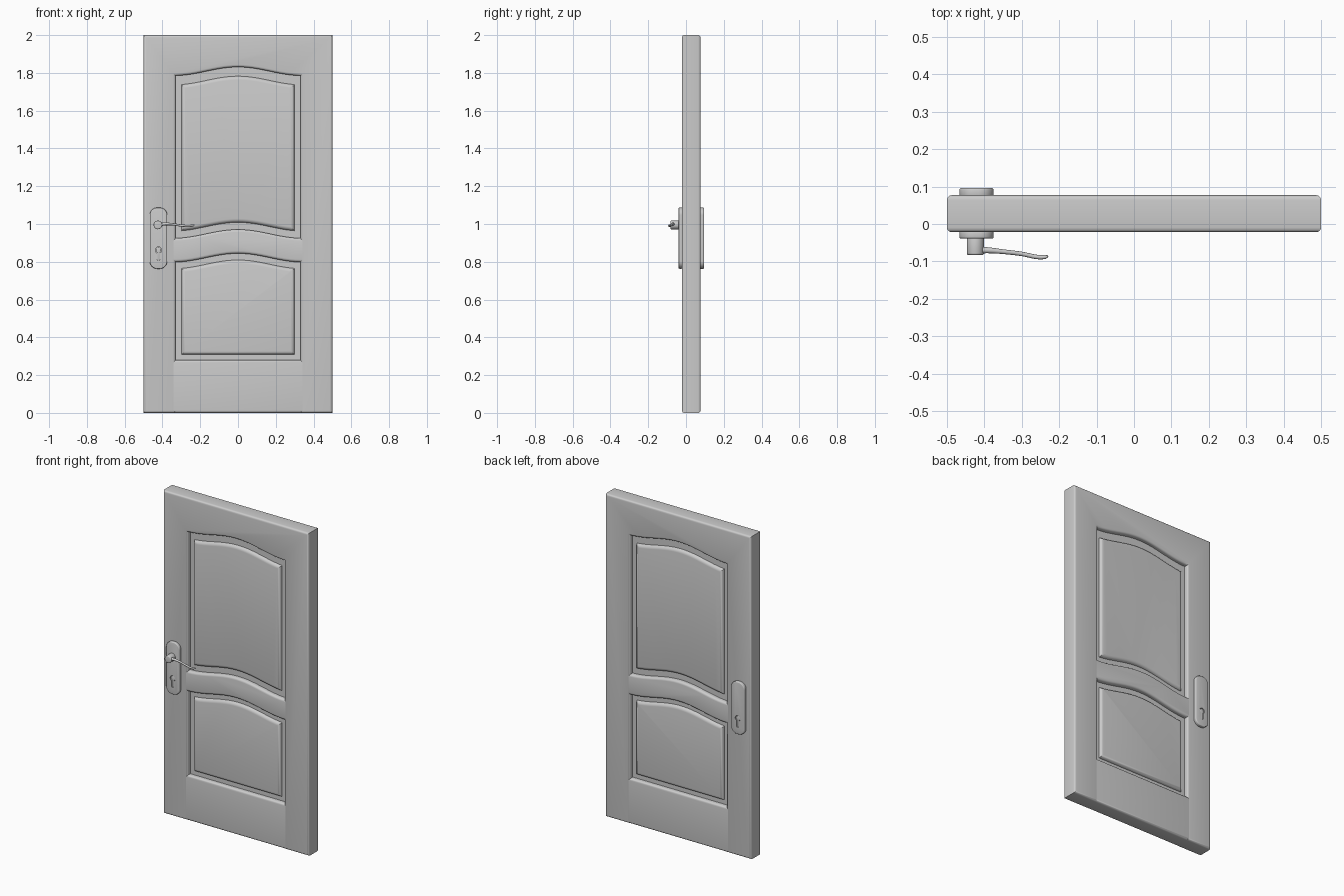
import bpy, bmesh
from math import cos, sin, pi, radians

if "Cube" in bpy.data.objects:
    bpy.data.objects.remove(bpy.data.objects["Cube"])

Y0, Y1 = -0.022, 0.077          # door front and back
YM = (Y0 + Y1) / 2
HALF = (Y1 - Y0) / 2


def finish(ob):
    bpy.ops.object.select_all(action='DESELECT')
    ob.select_set(True)
    bpy.context.view_layer.objects.active = ob
    bpy.ops.object.convert(target='MESH')
    bpy.ops.object.shade_smooth_by_angle(angle=radians(35))


def prism(name, pts, y0, y1, bevel=0.0, segs=4, cutter=None):
    """Extrude an xz outline along y and round its front and back rims."""
    bm = bmesh.new()
    face = bm.faces.new([bm.verts.new((x, y0, z)) for x, z in pts])
    res = bmesh.ops.extrude_face_region(bm, geom=[face], use_keep_orig=True)
    moved = [v for v in res['geom'] if isinstance(v, bmesh.types.BMVert)]
    bmesh.ops.translate(bm, verts=moved, vec=(0, y1 - y0, 0))
    bmesh.ops.recalc_face_normals(bm, faces=bm.faces)
    if bevel:
        rims = [e for e in bm.edges if abs(e.verts[0].co.y - e.verts[1].co.y) < 1e-6]
        bmesh.ops.bevel(bm, geom=rims, offset=bevel, offset_type='OFFSET',
                        segments=segs, profile=0.5, affect='EDGES', clamp_overlap=False)
    me = bpy.data.meshes.new(name)
    bm.to_mesh(me)
    bm.free()
    ob = bpy.data.objects.new(name, me)
    bpy.context.collection.objects.link(ob)
    if cutter:
        mod = ob.modifiers.new("hole", 'BOOLEAN')
        mod.operation = 'DIFFERENCE'
        mod.solver = 'EXACT'
        mod.object = cutter
    finish(ob)
    return ob


def arch(w, z, rise=0.046, n=24):
    """Gentle wave from -w to w, highest in the middle."""
    xs = [-w + 2 * w * i / n for i in range(n + 1)]
    return [(x, z + rise * (0.5 + 0.5 * cos(pi * x / 0.34))) for x in xs]


def arc(cx, cz, r, a0, a1, n=12):
    return [(cx + r * cos(radians(a0 + (a1 - a0) * i / n)),
             cz + r * sin(radians(a0 + (a1 - a0) * i / n))) for i in range(n + 1)]


def rounded_rect(x0, x1, z0, z1, r):
    return (arc(x1 - r, z1 - r, r, 0, 90) + arc(x0 + r, z1 - r, r, 90, 180)
            + arc(x0 + r, z0 + r, r, 180, 270) + arc(x1 - r, z0 + r, r, 270, 360))


def keyhole(cx, s=1.0):
    return (arc(cx, 0.862, 0.017 * s, -58, 238, 20)
            + arc(cx, 0.815, 0.009 * s, 180, 360, 8))


# Stiles and arched top rail in one piece
prism("door_frame", [(-0.33, 0), (-0.5, 0), (-0.5, 2), (0.5, 2), (0.5, 0), (0.33, 0)]
      + arch(0.33, 1.785)[::-1], Y0, Y1, 0.013)

# Middle and bottom rails, a hair behind the stile faces
prism("middle_rail", arch(0.365, 0.925) + arch(0.365, 0.798)[::-1],
      Y0 + 0.0003, Y1 - 0.0003, 0.014)
prism("bottom_rail", [(-0.365, 0), (0.365, 0), (0.365, 0.28), (-0.365, 0.28)],
      Y0 + 0.0003, Y1 - 0.0003, 0.014)

# Recessed core and raised panels
prism("panel_core", [(-0.36, 0.2), (0.36, 0.2), (0.36, 1.85), (-0.36, 1.85)],
      YM - HALF + 0.027, YM + HALF - 0.027)
prism("upper_panel", arch(0.3, 1.737) + arch(0.3, 0.962)[::-1],
      Y0 + 0.009, Y1 - 0.009, 0.02)
prism("lower_panel", arch(0.3, 0.764) + [(0.3, 0.308), (-0.3, 0.308)],
      Y0 + 0.009, Y1 - 0.009, 0.02)

# Lock plates on both faces, each with a keyhole and a sunken lock cylinder
PX = -0.421
plate = rounded_rect(PX - 0.046, PX + 0.046, 0.763, 1.087, 0.04)
for side, (ya, yb, out) in {"front": (-0.039, -0.018, -1), "back": (0.096, 0.073, 1)}.items():
    cut = prism("keyhole_cutter", keyhole(PX), ya - out * 0.012, ya + out * 0.01)
    prism(side + "_lock_plate", plate, min(ya, yb), max(ya, yb), 0.005, 3, cut)
    bpy.data.objects.remove(cut)
    a, b = sorted((ya - out * 0.014, ya - out * 0.004))
    prism(side + "_lock_cylinder", keyhole(PX, 0.85), a, b, 0.001, 2)

# Handle neck
prism("handle_neck", arc(PX - 0.003, 0.995, 0.023, 0, 345, 23), -0.083, -0.034, 0.005, 3)

# Wavy lever swept along a tapering curve
path = [(-0.425, -0.070, 0.995, 1.7), (-0.395, -0.070, 1.000, 1.25),
        (-0.350, -0.074, 0.999, 0.95), (-0.300, -0.080, 0.992, 0.9),
        (-0.255, -0.0885, 0.990, 0.9), (-0.237, -0.088, 0.993, 0.8),
        (-0.230, -0.086, 0.995, 0.4)]
cu = bpy.data.curves.new("handle_lever", 'CURVE')
cu.dimensions = '3D'
cu.bevel_depth = 0.0065
cu.bevel_resolution = 4
cu.use_fill_caps = True
sp = cu.splines.new('BEZIER')
sp.bezier_points.add(len(path) - 1)
for p, (x, y, z, r) in zip(sp.bezier_points, path):
    p.co = (x, y, z)
    p.radius = r
    p.handle_left_type = p.handle_right_type = 'AUTO'
lever = bpy.data.objects.new("handle_lever", cu)
bpy.context.collection.objects.link(lever)
finish(lever)
